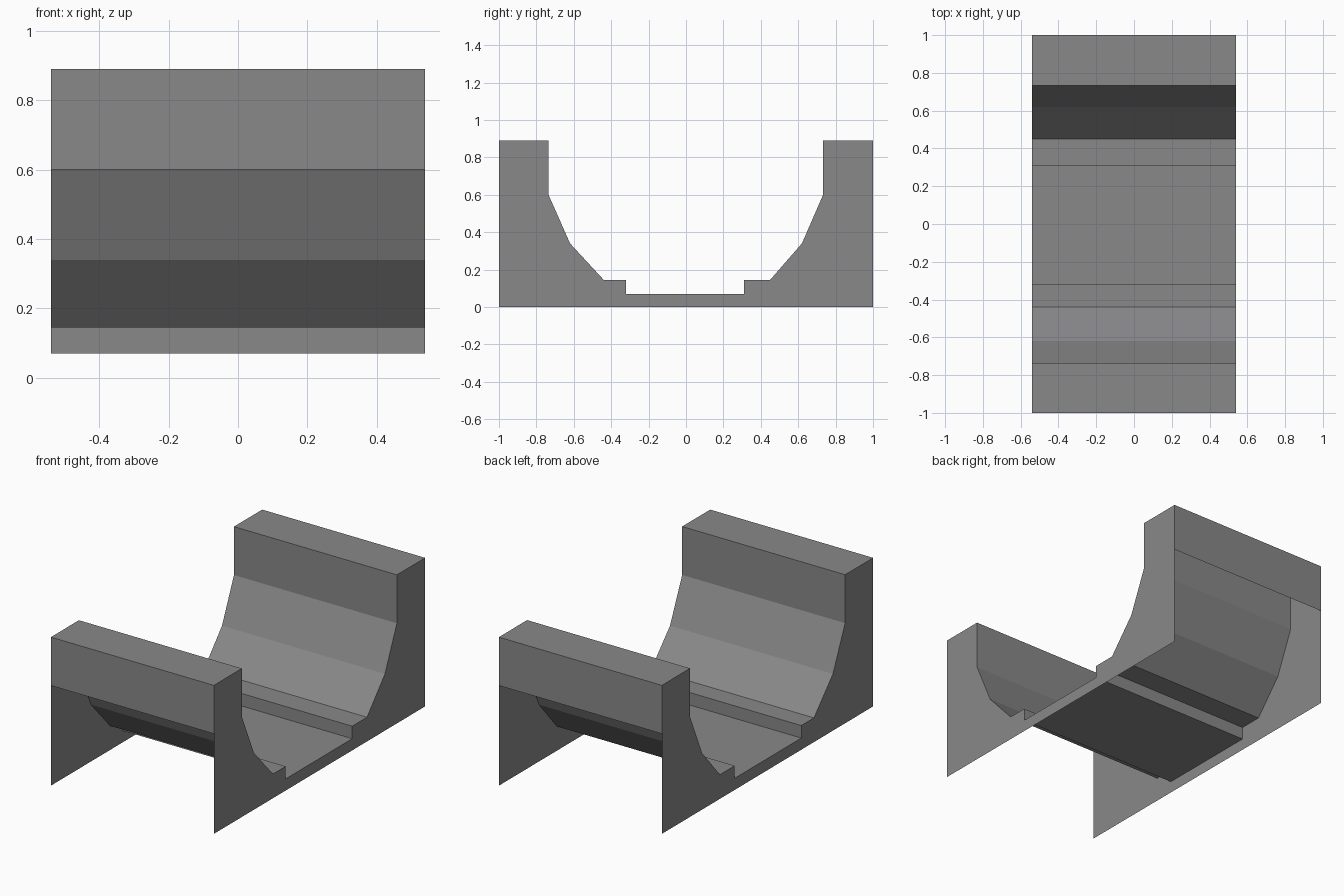
import bpy

if "Cube" in bpy.data.objects:
    bpy.data.objects.remove(bpy.data.objects["Cube"])

HALF = 0.54  # half width along x

grey = bpy.data.materials.new("plain grey")
grey.diffuse_color = (0.25, 0.25, 0.255, 1)
grey.use_nodes = True
grey.node_tree.nodes["Principled BSDF"].inputs["Base Color"].default_value = grey.diffuse_color

# Cradle profile (y, z), running from the front top edge to the back top edge
channel = [(-0.735, 0.89), (-0.735, 0.60), (-0.62, 0.34), (-0.44, 0.145),
           (-0.32, 0.145), (-0.32, 0.07), (0.31, 0.07), (0.31, 0.145),
           (0.45, 0.145), (0.62, 0.34), (0.733, 0.60), (0.733, 0.89)]
front_rim = [(-1, 0.60), (-1, 0.89), channel[0]]
back_rim = [channel[-1], (1, 0.89), (1, 0.60)]


def make(name, verts, faces):
    mesh = bpy.data.meshes.new(name)
    mesh.from_pydata(verts, [], faces)
    mesh.materials.append(grey)
    mesh.update()
    obj = bpy.data.objects.new(name, mesh)
    bpy.context.collection.objects.link(obj)
    return obj


def strip(name, profile):
    """Open sheet: the profile swept across the full width, facing up/out."""
    n = len(profile)
    verts = [(x, y, z) for x in (-HALF, HALF) for y, z in profile]
    faces = [(i, i + n, i + n + 1, i + 1) for i in range(n - 1)]
    return make(name, verts, faces)


# Inner cradle surface and the two capped rims (outer walls stop at z = 0.60)
strip("cradle_channel", channel)
strip("front_rim", front_rim)
strip("back_rim", back_rim)

# Flat end plates reaching the ground; the underside stays open
outline = [(-1, 0), (1, 0), (1, 0.89)] + channel[::-1] + [(-1, 0.89)]
for name, x in (("left_end_plate", -HALF), ("right_end_plate", HALF)):
    order = list(range(len(outline)))
    make(name, [(x, y, z) for y, z in outline],
         [order if x > 0 else order[::-1]])
